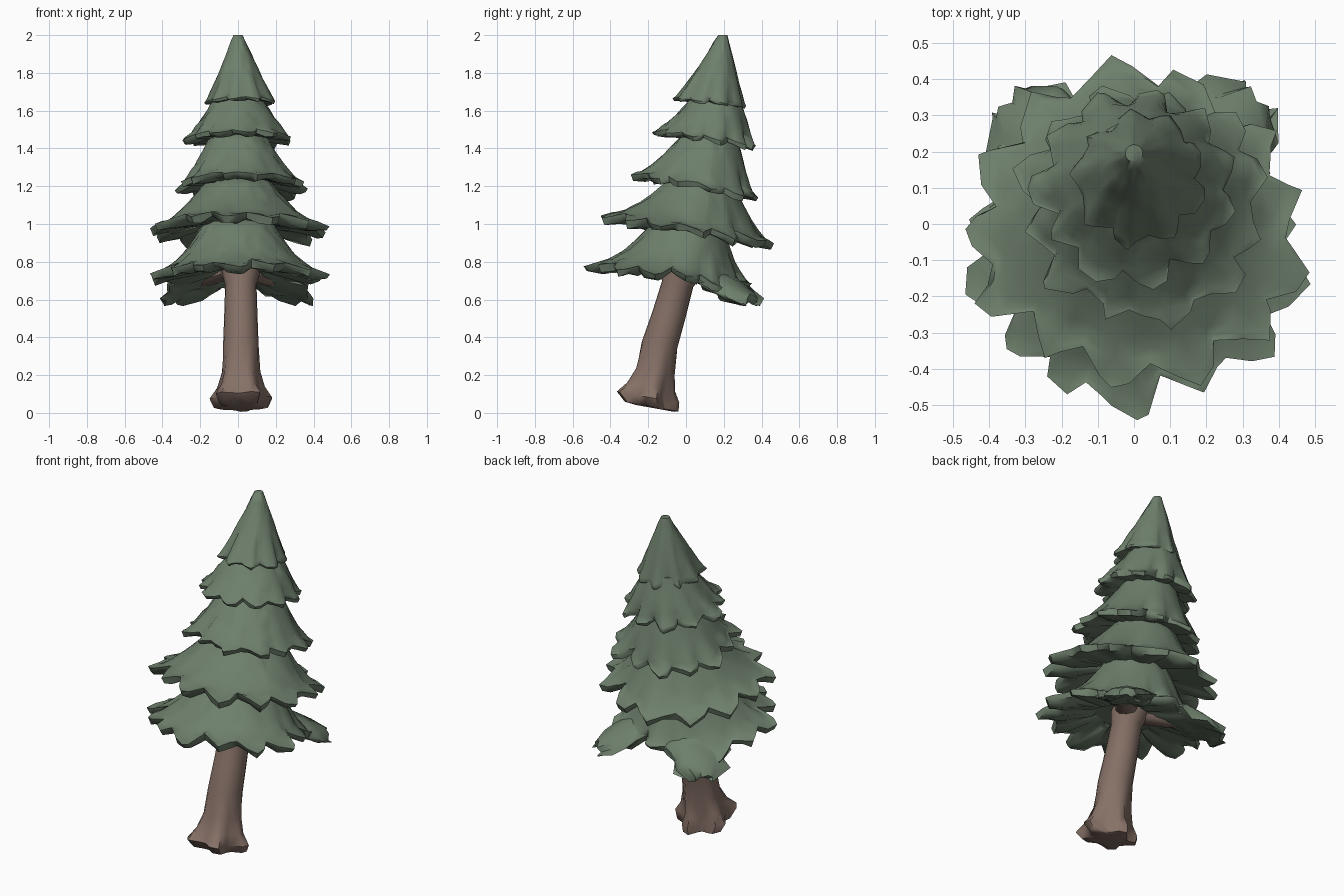
import bpy, bmesh, math, random
from mathutils import Vector

if "Cube" in bpy.data.objects:
    bpy.data.objects.remove(bpy.data.objects["Cube"])


def material(name, rgb):
    m = bpy.data.materials.new(name)
    m.use_nodes = True
    m.diffuse_color = (*rgb, 1)
    m.node_tree.nodes["Principled BSDF"].inputs["Base Color"].default_value = (*rgb, 1)
    return m


GREEN = material("needle green", (0.156, 0.214, 0.150))
BROWN = material("bark brown", (0.235, 0.162, 0.133))


def loft(name, rings, mat):
    """Skin closed rings of points and cap both ends."""
    bm = bmesh.new()
    loops = [[bm.verts.new(p) for p in ring] for ring in rings]
    for a, b in zip(loops, loops[1:]):
        n = len(a)
        for i in range(n):
            j = (i + 1) % n
            bm.faces.new((a[i], a[j], b[j], b[i]))
    bm.faces.new(loops[0])
    bm.faces.new(loops[-1])
    bmesh.ops.recalc_face_normals(bm, faces=bm.faces)
    bmesh.ops.triangulate(bm, faces=bm.faces)
    mesh = bpy.data.meshes.new(name)
    bm.to_mesh(mesh)
    bm.free()
    mesh.materials.append(mat)
    ob = bpy.data.objects.new(name, mesh)
    bpy.context.collection.objects.link(ob)
    bpy.ops.object.select_all(action="DESELECT")
    ob.select_set(True)
    bpy.context.view_layer.objects.active = ob
    bpy.ops.object.shade_smooth_by_angle(angle=math.radians(58))


def tier(name, neck, box, heights, droop, lobe, teeth, power, seed):
    """Flared skirt of boughs: neck = (y, z, radius), box = rim x and y limits,
    heights = rim z at the front and the back, lobe = extra reach at the back."""
    rng = random.Random(seed)
    x0, x1, y0, y1 = box
    mid = Vector(((x0 + x1) / 2, (y0 + y1) / 2, 0))
    ny, nz, nr = neck
    span = (x1 - x0) / 2

    def on_rim(a, r):
        c, sn = math.cos(a), math.sin(a)
        r *= 1 + lobe * max(0, sn) ** 14
        p = mid + Vector((c * span * r, sn * (y1 - y0) / 2 * r, 0))
        p.z = heights[0] + (heights[1] - heights[0]) * (p.y - y0) / (y1 - y0)
        p.z -= droop * max(0, sn) ** 2 * abs(c) * 2
        return p

    top, rim, smooth = [], [], []
    # Each tooth is a valley, a shoulder, a tip and another shoulder
    for k in range(teeth):
        length = rng.uniform(0.92, 1.04)
        for s, reach in enumerate((rng.uniform(0.77, 0.87), rng.uniform(0.88, 0.97), 1.0, rng.uniform(0.88, 0.97))):
            a = math.tau * (k + s / 4 + rng.uniform(-0.09, 0.09)) / teeth
            r = reach * length
            p = on_rim(a, r)
            p.z += (1 - r) * span * 0.4
            rim.append(p)
            smooth.append(on_rim(a, 0.95))
            top.append(Vector((math.cos(a) * nr, ny + math.sin(a) * nr, nz)))
    rings = [top]
    for t in (0.12, 0.28, 0.46, 0.64, 0.8, 0.92, 1):
        ring = []
        for a, b, even in zip(top, rim, smooth):
            soft = b.lerp(even, min(1, (1 - t) * 1.5))
            p = a.lerp(soft, t)
            p.z = soft.z + (a.z - soft.z) * (1 - t) ** power
            p.z += rng.uniform(-0.008, 0.008) * (t < 1)
            ring.append(p)
        rings.append(ring)
    # Jagged lip and a lumpy underside
    level = sum(heights) / 2
    for scale, lift in ((0.965, -0.03), (0.78, -0.02), (0.4, 0.02)):
        ring = []
        for b in rim:
            p = mid + (b - mid) * scale
            p.z = level + (b.z - level) * scale
            p.z += (lift + rng.uniform(-0.012, 0.012)) * span / 0.46
            ring.append(p)
        rings.append(ring)
    loft(name, rings, GREEN)


tier("bottom_boughs", (0.01, 1.02, 0.175), (-0.47, 0.48, -0.53, 0.37), (0.78, 0.68), 0.07, 0, 14, 1.65, 3)
tier("lower_boughs", (0.075, 1.24, 0.16), (-0.50, 0.51, -0.47, 0.42), (1.04, 0.89), 0, 0.22, 13, 1.6, 8)
tier("middle_boughs", (0.125, 1.48, 0.14), (-0.34, 0.38, -0.29, 0.4), (1.265, 1.135), 0, 0, 12, 1.35, 5)
tier("upper_boughs", (0.165, 1.68, 0.12), (-0.29, 0.31, -0.19, 0.39), (1.485, 1.405), 0, 0, 11, 1.2, 21)
tier("crown", (0.195, 2.0, 0.024), (-0.18, 0.21, -0.07, 0.33), (1.665, 1.62), 0, 0, 9, 1.1, 14)

# Leaning trunk: y centre, height, radius, root flare
SECTIONS = ((-0.17, 0.025, 0.09, 0.02), (-0.19, 0.035, 0.125, 0.03), (-0.21, 0.085, 0.145, 0.035),
            (-0.19, 0.14, 0.118, 0.016), (-0.165, 0.22, 0.1, 0.006), (-0.14, 0.36, 0.094, 0),
            (-0.09, 0.52, 0.088, 0), (-0.045, 0.68, 0.083, 0), (-0.02, 0.74, 0.1, 0), (0, 0.8, 0.1, 0))
rings = []
for y, z, r, flare in SECTIONS:
    ring = []
    for i in range(20):
        a = math.tau * i / 20
        # Five roots around the foot
        q = r + flare * math.cos(5 * (a - 0.2))
        tilt = -0.18 * math.sin(a) * q
        ring.append((0.015 + q * math.cos(a), y + q * math.sin(a), z + tilt))
    rings.append(ring)
loft("trunk", rings, BROWN)

# Short limbs and long hanging boughs at the back
for side, label in ((1, "left"), (-1, "right")):
    rng = random.Random(4 + side)
    rings = []
    for t, r in ((0, 0.06), (0.5, 0.055), (1, 0.03)):
        centre = Vector((side * 0.05, 0, 0.735)).lerp(Vector((side * 0.22, 0.18, 0.675)), t)
        out = Vector((side * 0.73, -0.68, 0))
        rings.append([centre + out * r * math.cos(math.tau * i / 8)
                      + Vector((0, 0, r * 0.5 * math.sin(math.tau * i / 8))) for i in range(8)])
    loft(label + "_limb", rings, BROWN)

    rings = []
    along = Vector((side * 0.68, 0.73, 0))
    across = Vector((-along.y, along.x, 0))
    for t, w, h in ((0, 0.1, 0.04), (0.3, 0.14, 0.045), (0.5, 0.18, 0.045),
                    (0.65, 0.15, 0.04), (0.82, 0.15, 0.035), (1, 0.07, 0.02)):
        centre = Vector((side * 0.1, 0.06, 0.77)).lerp(Vector((side * 0.34, 0.34, 0.61)), t)
        ring = []
        for i in range(12):
            a = math.tau * i / 12
            # Feathered edges
            jag = 1 + rng.uniform(-0.22, 0.15)
            drop = -0.04 * abs(math.cos(a)) * t
            ring.append(centre + across * w * math.cos(a) * jag
                        + along * rng.uniform(-0.025, 0.025)
                        + Vector((0, 0, h * math.sin(a) + drop)))
        rings.append(ring)
    loft(label + "_hanging_bough", rings, GREEN)
